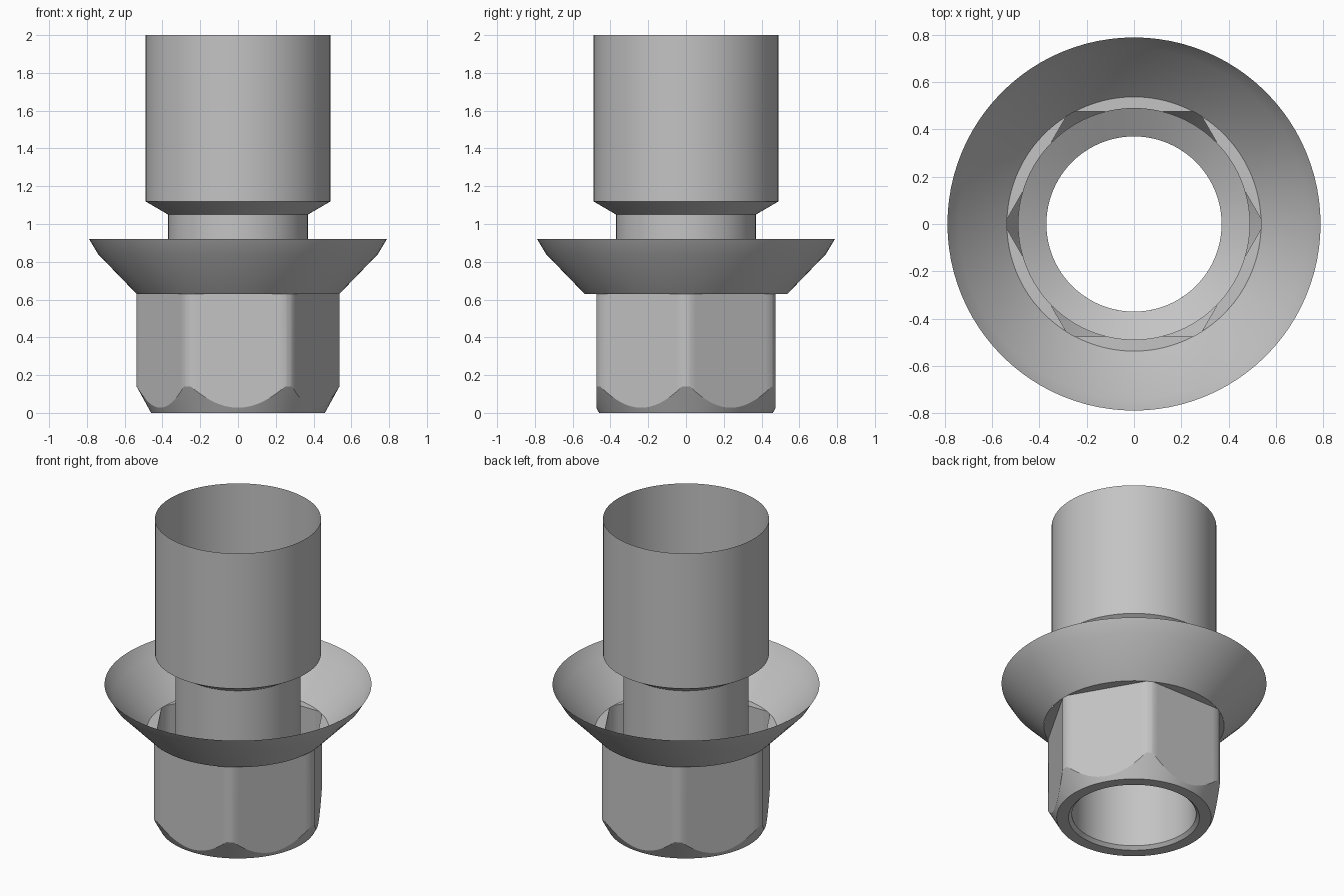
import bpy
import bmesh
import math

cube = bpy.data.objects.get("Cube")
if cube:
    bpy.data.objects.remove(cube, do_unlink=True)

# Single plain metal colour
metal = bpy.data.materials.new("grey metal")
metal.use_nodes = True
colour = (0.55, 0.55, 0.55, 1)
metal.diffuse_color = colour
metal.node_tree.nodes["Principled BSDF"].inputs["Base Color"].default_value = colour


def build(name, angles, rings, smooth_angle):
    """Stitch rings; each ring maps an angle to (radius, height)."""
    bm = bmesh.new()
    loops = []
    for ring in rings:
        loop = []
        for a in angles:
            r, z = ring(a)
            loop.append(bm.verts.new((r * math.cos(a), r * math.sin(a), z)))
        loops.append(loop)
    n = len(angles)
    for low, high in zip(loops, loops[1:]):
        for i in range(n):
            j = (i + 1) % n
            bm.faces.new((low[i], low[j], high[j], high[i]))
    bmesh.ops.remove_doubles(bm, verts=bm.verts, dist=1e-5)
    mesh = bpy.data.meshes.new(name)
    bm.to_mesh(mesh)
    bm.free()
    mesh.materials.append(metal)
    obj = bpy.data.objects.new(name, mesh)
    bpy.context.collection.objects.link(obj)
    bpy.ops.object.select_all(action="DESELECT")
    obj.select_set(True)
    bpy.context.view_layer.objects.active = obj
    bpy.ops.object.shade_smooth_by_angle(angle=math.radians(smooth_angle))
    return obj


def circle(r, z):
    return lambda a: (r, z)


round_angles = [2 * math.pi * i / 96 for i in range(96)]

# Hollow upper sleeve, tapering into the neck that runs down through the nut
build("sleeve_and_neck", round_angles,
      [circle(0.37, 0.02), circle(0.37, 1.05), circle(0.49, 1.12), circle(0.49, 2.0)], 25)

# Thin flared flange
build("flange", round_angles,
      [circle(0.537, 0.63), circle(0.74, 0.84), circle(0.788, 0.92)], 25)

# Hexagonal nut: flats with slightly rounded corners and a conical lower chamfer
APOTHEM, CORNER, FOOT, CHAMFER = 0.475, 0.537, 0.46, 0.14
half = math.acos(APOTHEM / CORNER)
sector = math.pi / 3
gap = sector - 2 * half
hex_angles = []
for k in range(6):
    middle = math.pi / 6 + k * sector
    hex_angles += [middle - half + 2 * half * i / 16 for i in range(17)]
    hex_angles += [middle + half + gap * i / 3 for i in (1, 2)]


def hex_radius(a):
    offset = a % sector - math.pi / 6
    return min(CORNER, APOTHEM / math.cos(offset))


def chamfer_edge(a):
    r = hex_radius(a)
    return r, CHAMFER * (r - FOOT) / (CORNER - FOOT)


def hex_top(a):
    return hex_radius(a), 0.63


build("hex_nut", hex_angles,
      [circle(0.37, 0.02), circle(0.39, 0), circle(FOOT, 0),
       chamfer_edge, hex_top, circle(CORNER, 0.63)], 28.8)
